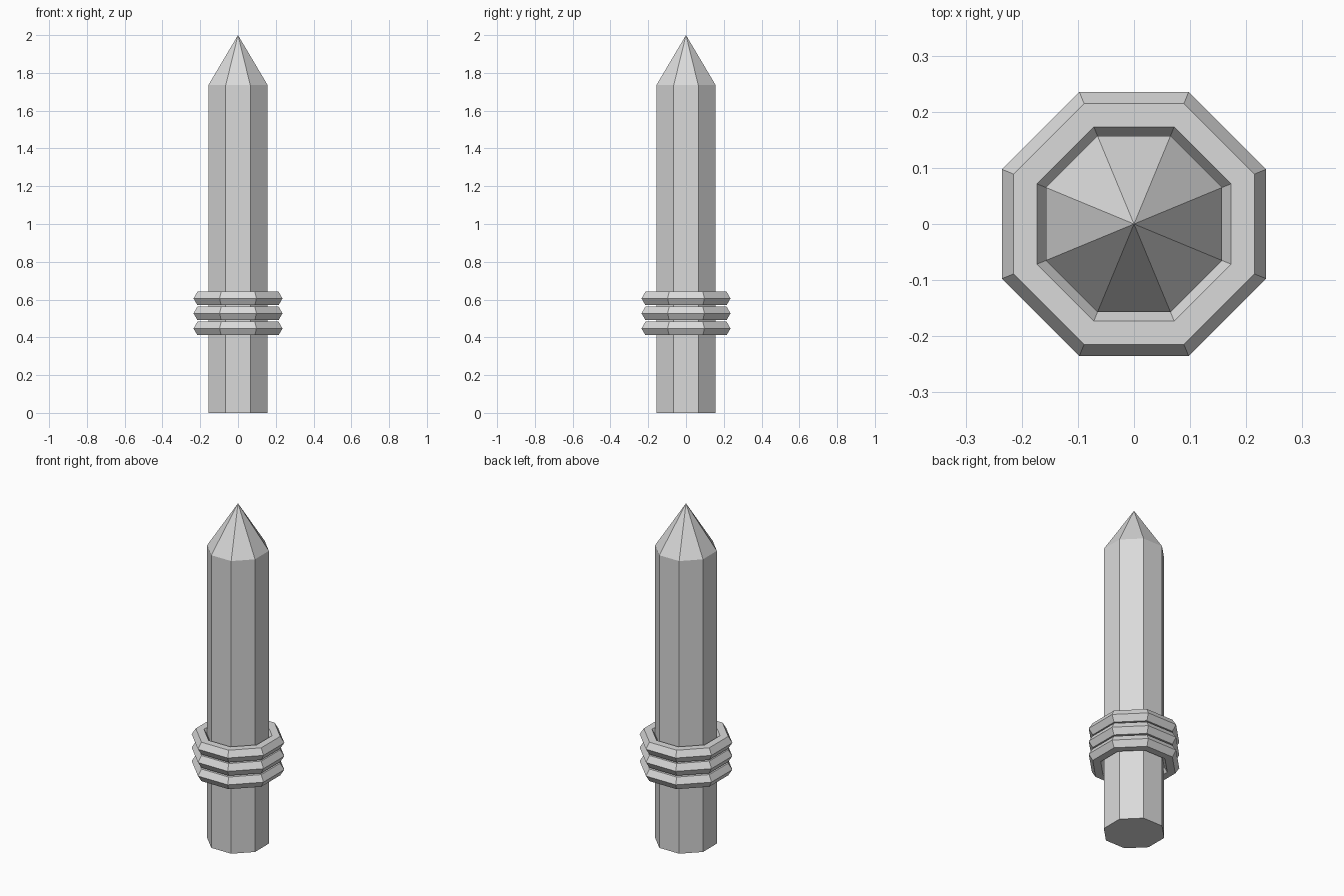
import bpy, bmesh, math

if "Cube" in bpy.data.objects:
    bpy.data.objects.remove(bpy.data.objects["Cube"])

SIDES = 8
grey = bpy.data.materials.new("plain grey")
grey.diffuse_color = (0.7, 0.7, 0.7, 1)
grey.use_nodes = True
grey.node_tree.nodes["Principled BSDF"].inputs["Base Color"].default_value = grey.diffuse_color


def lathe(name, profile, closed=False):
    """Turn (radius, z) points around z with flat octagonal sides."""
    bm = bmesh.new()
    rings = []
    for r, z in profile:
        if r == 0:
            rings.append([bm.verts.new((0, 0, z))] * SIDES)
        else:
            angles = [math.tau * (i + 0.5) / SIDES for i in range(SIDES)]
            rings.append([bm.verts.new((r * math.cos(a), r * math.sin(a), z)) for a in angles])
    pairs = list(zip(rings, rings[1:]))
    if closed:
        pairs.append((rings[-1], rings[0]))
    else:
        bm.faces.new(rings[0])  # flat bottom cap
    for lo, hi in pairs:
        for i in range(SIDES):
            j = (i + 1) % SIDES
            corners = [lo[i], lo[j], hi[j], hi[i]]
            bm.faces.new(list(dict.fromkeys(corners)))
    bmesh.ops.recalc_face_normals(bm, faces=bm.faces)
    mesh = bpy.data.meshes.new(name)
    bm.to_mesh(mesh)
    bm.free()
    mesh.materials.append(grey)
    obj = bpy.data.objects.new(name, mesh)
    bpy.context.collection.objects.link(obj)
    return obj


# Octagonal post with a pointed tip
lathe("post", [(0.17, 0), (0.17, 1.735), (0, 2.0)])

# Three binding rings with a hexagonal cross-section
for n, zc in enumerate((0.447, 0.527, 0.606), 1):
    section = [(0.21 + 0.045 * math.cos(k * math.pi / 3),
                zc + 0.0415 * math.sin(k * math.pi / 3)) for k in range(6)]
    lathe(f"binding_ring_{n}", section, closed=True)
